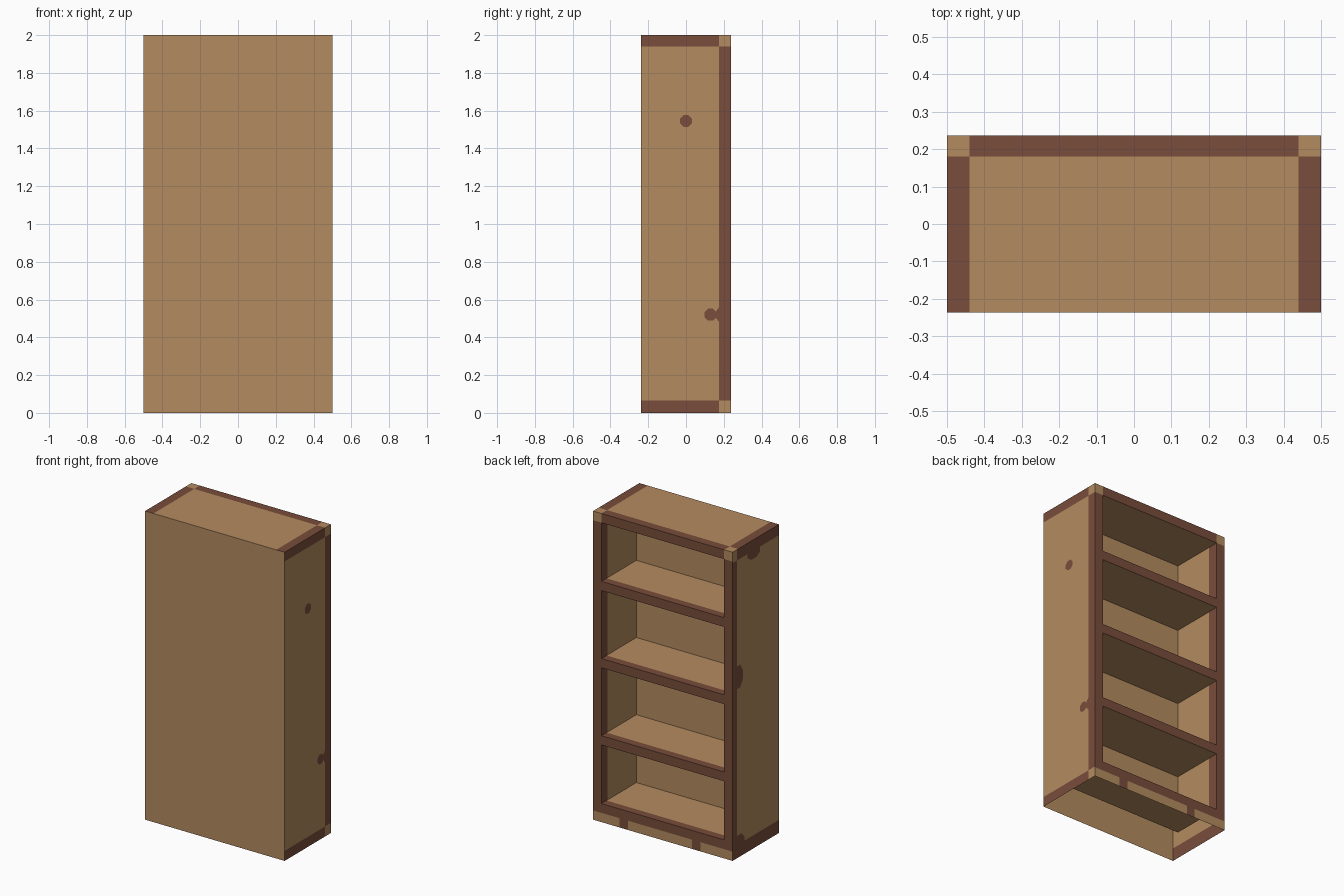
import bpy, bmesh, math
from mathutils import Vector

if "Cube" in bpy.data.objects:
    bpy.data.objects.remove(bpy.data.objects["Cube"])

W, D, H = 0.5, 0.237, 2.0        # half width, half depth, height
IN, BACK = 0.44, -0.12           # inner half width, depth of the compartments
TRIM = 0.175                     # where the dark edge trim starts in y
LEVELS = [(0.12, 0.5), (0.56, 1.0), (1.06, 1.5), (1.56, 1.94)]


def material(name, rgb):
    m = bpy.data.materials.new(name)
    m.diffuse_color = (*rgb, 1)
    m.use_nodes = True
    m.node_tree.nodes["Principled BSDF"].inputs["Base Color"].default_value = m.diffuse_color
    return m


MATS = [material("tan wood", (0.456, 0.258, 0.115)),
        material("dark brown trim", (0.188, 0.074, 0.043))]


def point(axis, level, a, b):
    p = [a, b]
    p.insert(axis, level)
    return Vector(p)


def panel(bm, axis, level, a_cuts, b_cuts, facing, rule=lambda a, b: 0):
    """Flat panel across an axis, cut into cells; rule gives material or None for a hole."""
    for a0, a1 in zip(a_cuts, a_cuts[1:]):
        for b0, b1 in zip(b_cuts, b_cuts[1:]):
            mat = rule((a0 + a1) / 2, (b0 + b1) / 2)
            if mat is None:
                continue
            corners = [(a0, b0), (a1, b0), (a1, b1), (a0, b1)]
            f = bm.faces.new([bm.verts.new(point(axis, level, *c)) for c in corners])
            f.material_index = int(mat)
            f.normal_update()
            if f.normal[axis] * facing < 0:
                f.normal_flip()


def finish(bm, name):
    bmesh.ops.remove_doubles(bm, verts=bm.verts, dist=1e-5)
    me = bpy.data.meshes.new(name)
    bm.to_mesh(me)
    bm.free()
    for m in MATS:
        me.materials.append(m)
    ob = bpy.data.objects.new(name, me)
    bpy.context.collection.objects.link(ob)


# Outer casing: plain front, trimmed sides and top, open underneath
bm = bmesh.new()
panel(bm, 1, -D, [-W, W], [0, H], -1)
panel(bm, 0, W, [-D, TRIM, D], [0, 0.065, 1.94, H], 1,
      lambda y, z: (y > TRIM) != (z > 1.94 or z < 0.065))
panel(bm, 0, -W, [-D, 0.05, 0.19, D], [0, 0.085, 1.93, H], -1,
      lambda y, z: (y > 0.19 and z < 1.93) or z < 0.085 or (z > 1.93 and y < 0.19))
panel(bm, 2, H, [-W, -IN, IN, W], [-D, 0.18, D], 1,
      lambda x, y: (y > 0.18) != (abs(x) > IN))
finish(bm, "casing")


# Frame around the openings, with worn tan corners and bottom rail
def frame_rule(x, z):
    if abs(x) < IN and any(lo < z < hi for lo, hi in LEVELS):
        return None
    if z > 1.94 and abs(x) > IN:
        return 0
    if z < 0.06:
        return 0.25 < x < 0.31 or -0.27 < x < -0.21
    return 1


bm = bmesh.new()
z_cuts = [0, 0.06] + [z for pair in LEVELS for z in pair] + [H]
panel(bm, 1, D, [-W, -IN, -0.27, -0.21, 0.25, 0.31, IN, W], z_cuts, 1, frame_rule)
finish(bm, "shelf_frame")

# Compartments lining each opening, dark near the open edge
for i, (lo, hi) in enumerate(LEVELS):
    bm = bmesh.new()
    panel(bm, 1, BACK, [-IN, IN], [lo, hi], 1)
    panel(bm, 2, lo, [-IN, IN], [BACK, 0.185, D], 1, lambda x, y: y > 0.185)
    panel(bm, 2, hi, [-IN, IN], [BACK, D], -1)
    panel(bm, 0, IN, [BACK, TRIM, D], [lo, hi], -1, lambda y, z: y > TRIM)
    panel(bm, 0, -IN, [BACK, 0.165, D], [lo, hi], 1, lambda y, z: y > 0.165)
    finish(bm, f"compartment_{i + 1}")


# Painted wood spots on the sides
def spot(name, side, y, z, ry, rz):
    bm = bmesh.new()
    angles = [math.tau * (k + 0.5) / 8 for k in range(8)]
    f = bm.faces.new([bm.verts.new((side * (W + 0.001), min(y + ry * math.cos(t), D),
                                    z + rz * math.sin(t))) for t in angles])
    f.material_index = 1
    f.normal_update()
    if f.normal.x * side < 0:
        f.normal_flip()
    finish(bm, name)


spot("right_spot_upper", 1, 0.0, 1.545, 0.034, 0.034)
spot("right_spot_lower", 1, 0.13, 0.52, 0.034, 0.034)
spot("right_spot_edge", 1, 0.19, 0.52, 0.034, 0.045)
spot("left_spot_edge", -1, 0.18, 1.17, 0.05, 0.08)
spot("left_spot_top", -1, 0.02, 1.92, 0.07, 0.045)
spot("left_spot_bottom", -1, 0.17, 0.09, 0.06, 0.06)
